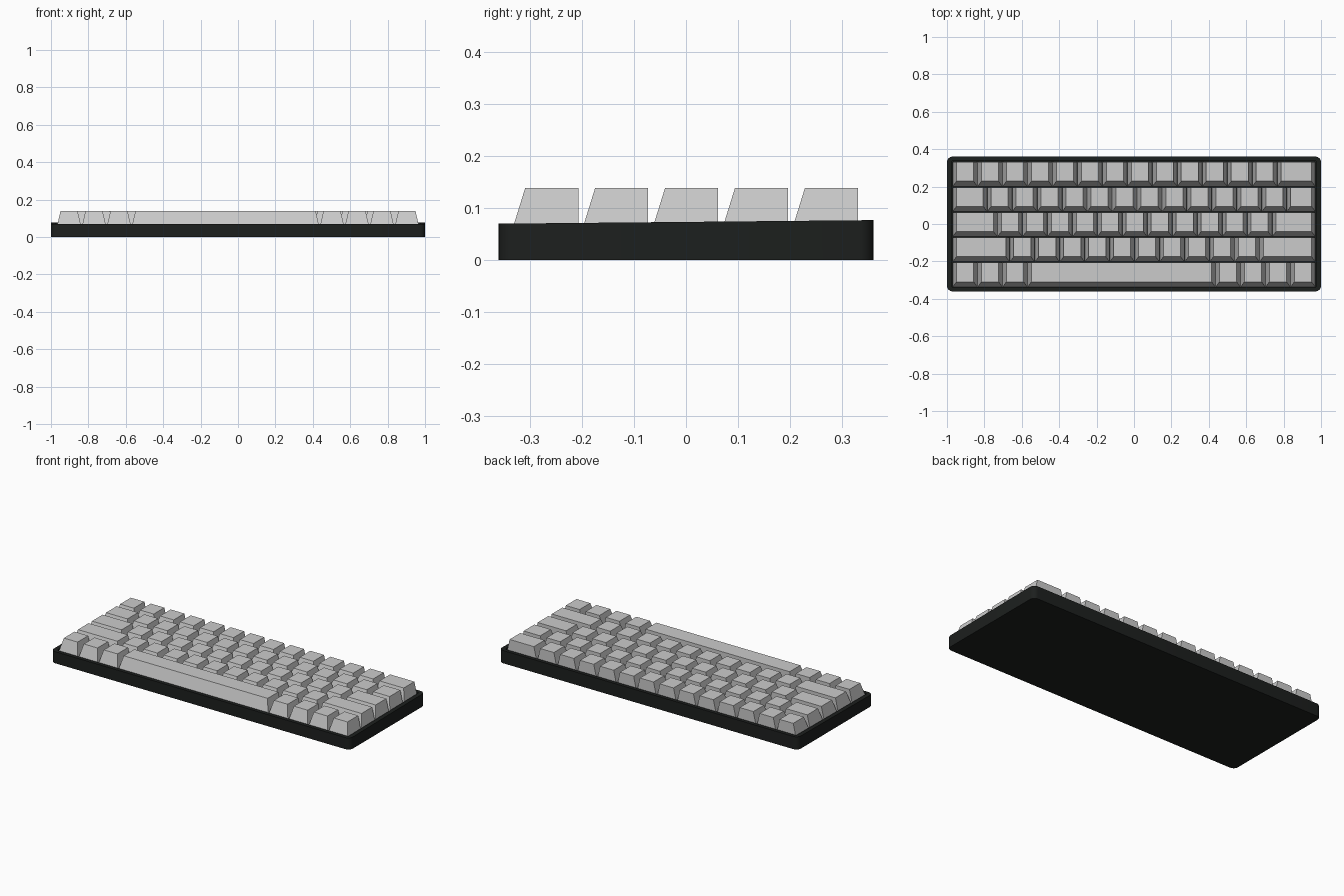
import bpy, bmesh, math

if "Cube" in bpy.data.objects:
    bpy.data.objects.remove(bpy.data.objects["Cube"])

U = 0.1335            # key pitch along a row
ROW = 0.1344          # pitch between rows
LEFT, RIGHT = -0.970, 0.970
PLATE, KEY_TOP = 0.052, 0.139


def material(name, rgb):
    m = bpy.data.materials.new(name)
    m.diffuse_color = (*rgb, 1)
    m.use_nodes = True
    m.node_tree.nodes["Principled BSDF"].inputs["Base Color"].default_value = m.diffuse_color
    return m


def finish(bm, name, mat=None):
    bmesh.ops.recalc_face_normals(bm, faces=bm.faces)
    me = bpy.data.meshes.new(name)
    bm.to_mesh(me)
    bm.free()
    ob = bpy.data.objects.new(name, me)
    bpy.context.collection.objects.link(ob)
    if mat:
        me.materials.append(mat)
    return ob


def rounded_rect(hx, hy, r, seg=8):
    pts = []
    for i, (sx, sy) in enumerate([(1, 1), (-1, 1), (-1, -1), (1, -1)]):
        for k in range(seg + 1):
            a = math.pi / 2 * (i + k / seg)
            pts.append((sx * (hx - r) + r * math.cos(a), sy * (hy - r) + r * math.sin(a)))
    return pts


def rim_z(y):
    return 0.0735 + 0.0095 * y   # rim rises gently to the back


# Case: rounded tray with a shallow well for the keys
bm = bmesh.new()
outer, inner = rounded_rect(1.0, 0.36, 0.03), rounded_rect(0.974, 0.338, 0.008)
rings = [[bm.verts.new((x, y, 0)) for x, y in outer],
         [bm.verts.new((x, y, rim_z(y))) for x, y in outer],
         [bm.verts.new((x, y, rim_z(y))) for x, y in inner],
         [bm.verts.new((x, y, PLATE)) for x, y in inner]]
n = len(outer)
for a, b in zip(rings, rings[1:]):
    for i in range(n):
        j = (i + 1) % n
        bm.faces.new((a[i], a[j], b[j], b[i]))
bm.faces.new(rings[0])
bm.faces.new(rings[-1])
case = finish(bm, "case", material("case_black", (0.012, 0.014, 0.013)))
bpy.context.view_layer.objects.active = case
case.select_set(True)
bpy.ops.object.shade_smooth_by_angle(angle=math.radians(30))


# Keycap: sloped front and sides, upright back
def keycap(name, x0, x1, front, back):
    bm = bmesh.new()
    levels = [(PLATE, 0.001, 0.0), (KEY_TOP, 0.021, 0.027)]
    lo, hi = [[bm.verts.new(p) for p in ((x0 + s, front + f, z), (x1 - s, front + f, z),
                                         (x1 - s, back, z), (x0 + s, back, z))]
              for z, s, f in levels]
    for i in range(4):
        j = (i + 1) % 4
        bm.faces.new((lo[i], lo[j], hi[j], hi[i]))
    bm.faces.new(lo)
    bm.faces.new(hi)
    finish(bm, name)


# Rows front to back: (end of the left key or keys, single keys before it, singles after it)
def row_edges(first_end, singles):
    return [LEFT] + [first_end + U * i for i in range(singles + 1)] + [RIGHT]


rows = [
    [LEFT + U * i for i in range(4)] + [RIGHT - U * i for i in range(4, -1, -1)],
    row_edges(-0.664, 10),
    row_edges(-0.730, 11),
    row_edges(-0.785, 12),
    row_edges(LEFT + U, 12),
]
names = ["bottom", "shift", "home", "upper", "number"]
for r, (edges, row_name) in enumerate(zip(rows, names)):
    front = -0.336 + ROW * r
    for c, (x0, x1) in enumerate(zip(edges, edges[1:])):
        label = "space_bar" if r == 0 and c == 3 else f"{row_name}_row_key_{c + 1}"
        keycap(label, x0, x1, front, front + 0.129)
